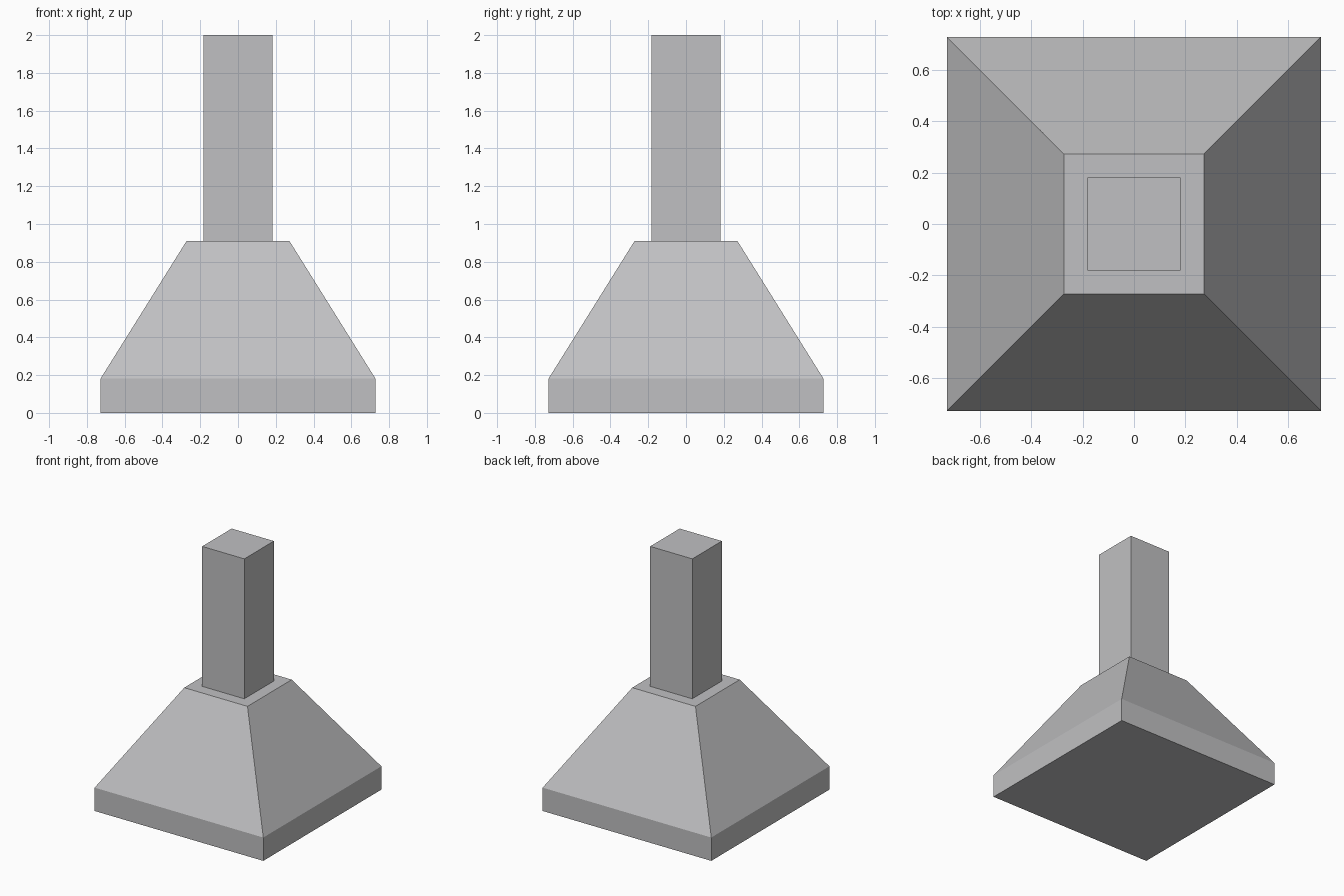
import bpy
import bmesh

if "Cube" in bpy.data.objects:
    bpy.data.objects.remove(bpy.data.objects["Cube"])

U = 2.0 / 11.0  # module: the model is 11 modules tall

concrete = bpy.data.materials.new("concrete grey")
concrete.diffuse_color = (0.53, 0.53, 0.54, 1.0)
concrete.use_nodes = True
concrete.node_tree.nodes["Principled BSDF"].inputs["Base Color"].default_value = concrete.diffuse_color


def square_stack(name, sections):
    """Closed solid lofted through square (half_width, z) sections."""
    bm = bmesh.new()
    rings = [[bm.verts.new((sx * h, sy * h, z))
              for sx, sy in ((-1, -1), (1, -1), (1, 1), (-1, 1))]
             for h, z in sections]
    for low, high in zip(rings, rings[1:]):
        for i in range(4):
            j = (i + 1) % 4
            bm.faces.new((low[i], low[j], high[j], high[i]))
    bm.faces.new(rings[0][::-1])
    bm.faces.new(rings[-1])
    bmesh.ops.recalc_face_normals(bm, faces=bm.faces)
    mesh = bpy.data.meshes.new(name)
    bm.to_mesh(mesh)
    bm.free()
    mesh.materials.append(concrete)
    obj = bpy.data.objects.new(name, mesh)
    bpy.context.collection.objects.link(obj)
    return obj


# Footing: square slab with a tapered top
square_stack("footing", [(4 * U, 0), (4 * U, U), (1.5 * U, 5 * U)])

# Column standing on the footing
square_stack("column", [(U, 5 * U), (U, 11 * U)])
